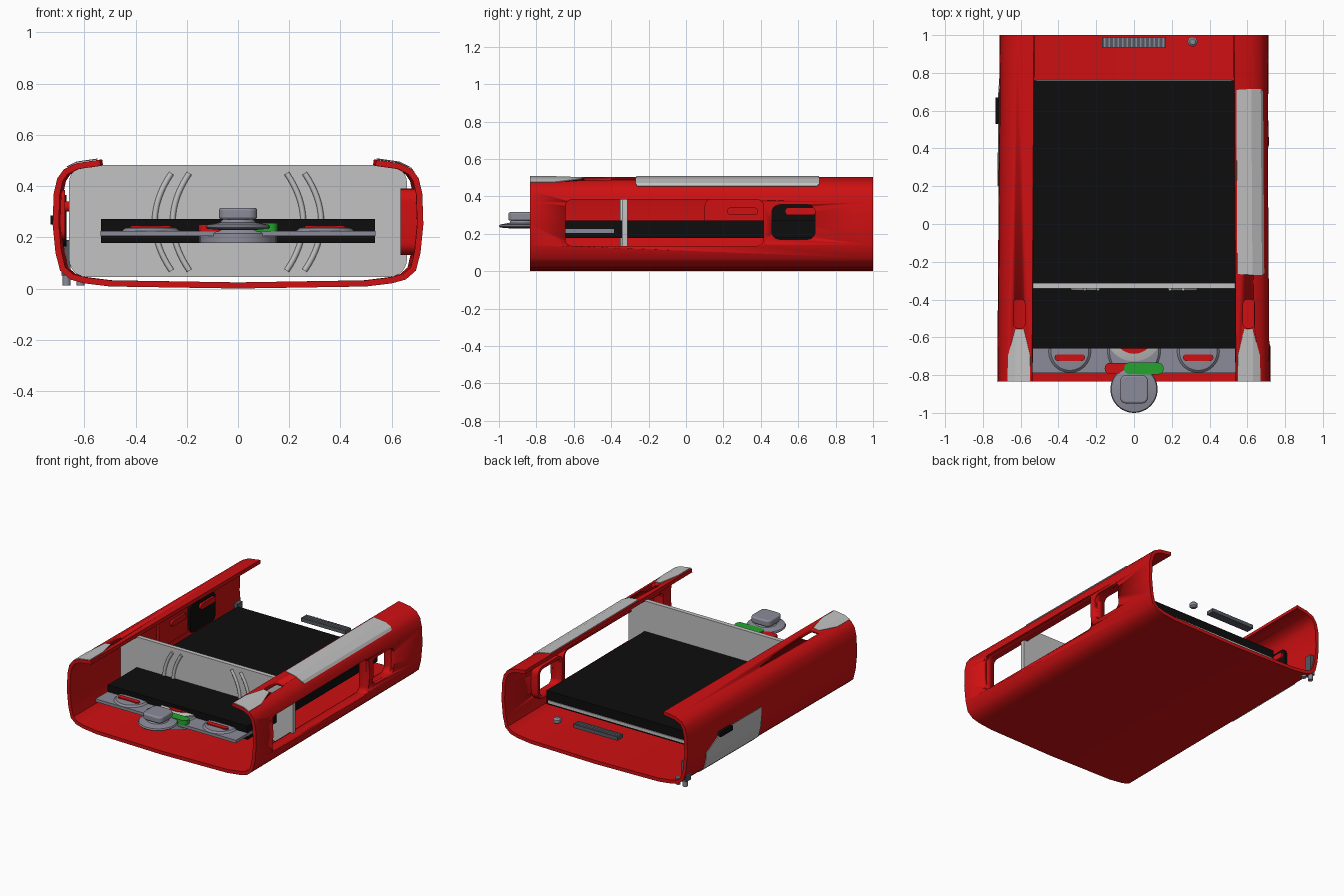
import bpy, bmesh, math
from mathutils import Vector

old = bpy.data.objects.get("Cube")
if old:
    bpy.data.objects.remove(old, do_unlink=True)


def material(name, rgb):
    m = bpy.data.materials.new(name)
    m.use_nodes = True
    col = (*rgb, 1)
    m.diffuse_color = col
    m.node_tree.nodes["Principled BSDF"].inputs["Base Color"].default_value = col
    return m


RED = material("red", (.62, .005, .006))
BLACK = material("black", (.004, .004, .004))
LIGHT = material("light grey", (.54, .54, .54))
GREY = material("blue grey", (.26, .26, .32))
DARK = material("dark grey", (.09, .1, .12))
GREEN = material("green", (.017, .37, .026))


def finish(bm, name, mat):
    bmesh.ops.recalc_face_normals(bm, faces=bm.faces)
    mesh = bpy.data.meshes.new(name)
    bm.to_mesh(mesh)
    bm.free()
    ob = bpy.data.objects.new(name, mesh)
    bpy.context.collection.objects.link(ob)
    mesh.materials.append(mat)
    return ob


def smooth(ob):
    bpy.ops.object.select_all(action='DESELECT')
    ob.select_set(True)
    bpy.context.view_layer.objects.active = ob
    bpy.ops.object.shade_smooth_by_angle(angle=math.radians(35))


def box(name, mat, lo, hi, axis=2, radius=0, soft=0):
    """Box between two corners; edges along the axis are rounded by radius, the rest by soft."""
    lo, hi = Vector(lo), Vector(hi)
    bm = bmesh.new()
    bmesh.ops.create_cube(bm, size=1)
    for v in bm.verts:
        v.co = (lo + hi) / 2 + v.co * (hi - lo)
    if radius:
        edges = [e for e in bm.edges
                 if abs((e.verts[0].co - e.verts[1].co)[axis]) > 1e-5]
        bmesh.ops.bevel(bm, geom=edges, offset=radius, segments=6, profile=.5, affect='EDGES')
    ob = finish(bm, name, mat)
    if soft:
        mod = ob.modifiers.new("soft", 'BEVEL')
        mod.width, mod.segments = soft, 3
    if radius or soft:
        smooth(ob)
    return ob


def lathe(name, mat, centre, profile, steps=48):
    """Solid of revolution about a vertical axis from (radius, z) points."""
    bm = bmesh.new()
    rings = [[bm.verts.new((centre[0] + r * math.cos(a * math.tau / steps),
                            centre[1] + r * math.sin(a * math.tau / steps), z))
              for a in range(steps)] for r, z in profile]
    for a, b in zip(rings, rings[1:]):
        for i in range(steps):
            j = (i + 1) % steps
            bm.faces.new((a[i], a[j], b[j], b[i]))
    bm.faces.new(rings[0])
    bm.faces.new(rings[-1])
    ob = finish(bm, name, mat)
    smooth(ob)
    return ob


# Casing: one C-shaped cross-section, mirrored and run from front to back
FRONT, BACK, WALL = -.835, 1.0, .03
HALF = [(0, 0), (.5, .008), (.6, .02), (.655, .035), (.695, .07), (.713, .14), (.724, .25),
        (.72, .37), (.706, .43), (.68, .466), (.63, .49), (.54, .503)]
outer = [(-x, z) for x, z in reversed(HALF[1:])] + HALF


def inward(i):
    a = Vector(outer[max(i - 1, 0)])
    b = Vector(outer[min(i + 1, len(outer) - 1)])
    d = (b - a).normalized()
    return (outer[i][0] - d.y * WALL * .8, outer[i][1] + d.x * WALL * .8)


def taper(y):
    return 1 - .018 * (y - FRONT) / (BACK - FRONT)


loop = outer + [inward(i) for i in reversed(range(len(outer)))]
bm = bmesh.new()
rows = [[bm.verts.new((x * taper(y), y, z)) for x, z in loop] for y in (FRONT, BACK)]
n, k = len(loop), len(outer)
for i in range(n):
    j = (i + 1) % n
    bm.faces.new((rows[0][i], rows[0][j], rows[1][j], rows[1][i]))
for row in rows:
    for i in range(k - 1):
        bm.faces.new((row[i], row[i + 1], row[n - 2 - i], row[n - 1 - i]))
casing = finish(bm, "casing", RED)
frames = [box("large_window_frame", RED, (.635, -.665, .13), (.705, .435, .39), 0, .05),
          box("small_window_frame", RED, (.635, .44, .15), (.7, .71, .375), 0, .05)]


def cut(targets, cutter):
    cutter.hide_render = True
    cutter.hide_viewport = True
    cutter.display_type = 'WIRE'
    for t in targets:
        mod = t.modifiers.new("opening", 'BOOLEAN')
        mod.operation, mod.object, mod.solver = 'DIFFERENCE', cutter, 'EXACT'


# Side windows and lip slots
cut([casing, frames[0]], box("large_window_cutter", RED, (.6, -.645, .135), (.8, .415, .382), 0, .035))
cut([casing, frames[1]], box("small_window_cutter", RED, (.6, .46, .17), (.8, .69, .355), 0, .04))
for s, side in ((1, "left"), (-1, "right")):
    xs = sorted((s * .578, s * .638))
    cut([casing], box(side + "_slot_cutter", RED, (xs[0], -.55, .4), (xs[1], -.4, .6), 2, .02))
smooth(casing)


def interp(points, u):
    for (a, fa), (b, fb) in zip(points, points[1:]):
        if a <= u <= b:
            return fa + (fb - fa) * (u - a) / (b - a)
    return points[-1][1]


def skin(name, mat, stations):
    """Thin plate on the casing from (x, z, y_start, y_end) stations."""
    bm = bmesh.new()
    pairs = [[bm.verts.new((x * taper(y), y, z)) for y in (a, b)] for x, z, a, b in stations]
    for p, q in zip(pairs, pairs[1:]):
        bm.faces.new((p[0], p[1], q[1], q[0]))
    ob = finish(bm, name, mat)
    ob.modifiers.new("thickness", 'SOLIDIFY').thickness = .004
    ob.modifiers["thickness"].offset = 0
    return ob


lip = [(x, z) for x, z in reversed(HALF[7:])]
wall = [(z, x) for x, z in HALF[3:8]]
for s, side in ((1, "left"), (-1, "right")):
    skin(side + "_lip_inset", LIGHT,
         [(s * x, interp(lip, x) + .004, FRONT, end) for x, end in
          ((.55, -.7), (.585, -.555), (.63, -.555), (.668, -.7))])
skin("long_lip_strip", LIGHT,
     [(x, interp(lip, x) + .004, a, b) for x, a, b in
      ((.55, -.265, .71), (.63, -.27, .715), (.68, -.27, .715), (.692, -.26, .7))])
skin("outer_side_patch", LIGHT,
     [(-interp(wall, z) - .004, z, .2, end) for z, end in
      ((.036, .79), (.07, .79), (.14, .79), (.185, .79), (.25, .69), (.28, .64))])
box("outer_side_catch", BLACK, (-.732, .53, .25), (-.71, .67, .285), 0, .012)

# Fittings on the inner face of the right wall
box("inner_red_panel", RED, (-.7, .1, .19), (-.675, .42, .385), 0, .035)
box("inner_black_panel", BLACK, (-.7, .44, .165), (-.67, .71, .365), 0, .035)
for name, mat, y, x in (("red_panel_handle", RED, .22, -.66), ("black_panel_handle", RED, .53, -.655)):
    box(name, mat, (-.69, y, .3), (x, y + .165, .34), 0, .018)

# Flat deck and the upright divider through it
box("deck", BLACK, (-.535, -.66, .178), (.535, .76, .272))
box("deck_rear_strip", LIGHT, (-.52, .755, .19), (.52, .765, .21))
box("divider", LIGHT, (-.66, -.342, .045), (.66, -.312, .482), 1, .07)
for s in (1, -1):
    for i, x in enumerate((.19, .26)):
        curve = bpy.data.curves.new("divider_rib", 'CURVE')
        curve.dimensions, curve.bevel_depth, curve.bevel_resolution = '3D', .011, 2
        spline = curve.splines.new('POLY')
        spline.points.add(16)
        for t, p in enumerate(spline.points):
            u = t / 8 - 1
            p.co = (s * (x + .065 * (1 - u * u)), -.343, .26 + .19 * u, 1)
        curve.use_fill_caps = True
        curve.materials.append(LIGHT)
        bpy.context.collection.objects.link(
            bpy.data.objects.new(("left" if s > 0 else "right") + "_divider_rib_" + str(i + 1), curve))

# Control tray at the front
box("control_tray", GREY, (-.537, -.79, .205), (.537, -.385, .225))
lathe("tray_hub", GREY, (0, -.675), [(.15, .178), (.15, .215), (.13, .235)])
lathe("dial_ring", LIGHT, (0, -.58), [(.15, .22), (.15, .24), (.145, .243)])
lathe("dial_core", RED, (0, -.58), [(.107, .24), (.107, .248)])
for s, side in ((1, "left"), (-1, "right")):
    lathe(side + "_tray_boss", GREY, (s * .34, -.675), [(.115, .222), (.1, .236), (.06, .24)])
    box(side + "_red_button", RED, (s * .34 - .08, -.725, .225), (s * .34 + .08, -.69, .246), 2, .017)
box("red_switch", RED, (-.155, -.795, .222), (0, -.735, .25), 2, .028)
box("green_switch", GREEN, (-.052, -.796, .222), (.156, -.734, .256), 2, .028)
lathe("knob_disc", GREY, (0, -.875),
      [(.06, .228), (.118, .233), (.125, .24), (.12, .249), (.07, .258), (.055, .275)])
box("knob_cap", GREY, (-.075, -.95, .27), (.075, -.8, .315), 2, .035, .01)

# Small fittings at the back
box("rear_vent", DARK, (-.17, .932, .2), (.17, .99, .225))
for i in range(14):
    x = -.155 + i * .0238
    box("rear_vent_slat_" + str(i + 1), GREY, (x - .004, .936, .222), (x + .004, .986, .229))
lathe("rear_stud", GREY, (.31, .965), [(.015, .185), (.026, .195), (.026, .215), (.015, .225)], 20)
box("side_vent", DARK, (-.69, .93, .05), (-.655, .985, .19))
for i, x in enumerate((-.67, -.615)):
    lathe("corner_stud_" + str(i + 1), GREY, (x, .965), [(.016, .012), (.016, .06)], 16)
